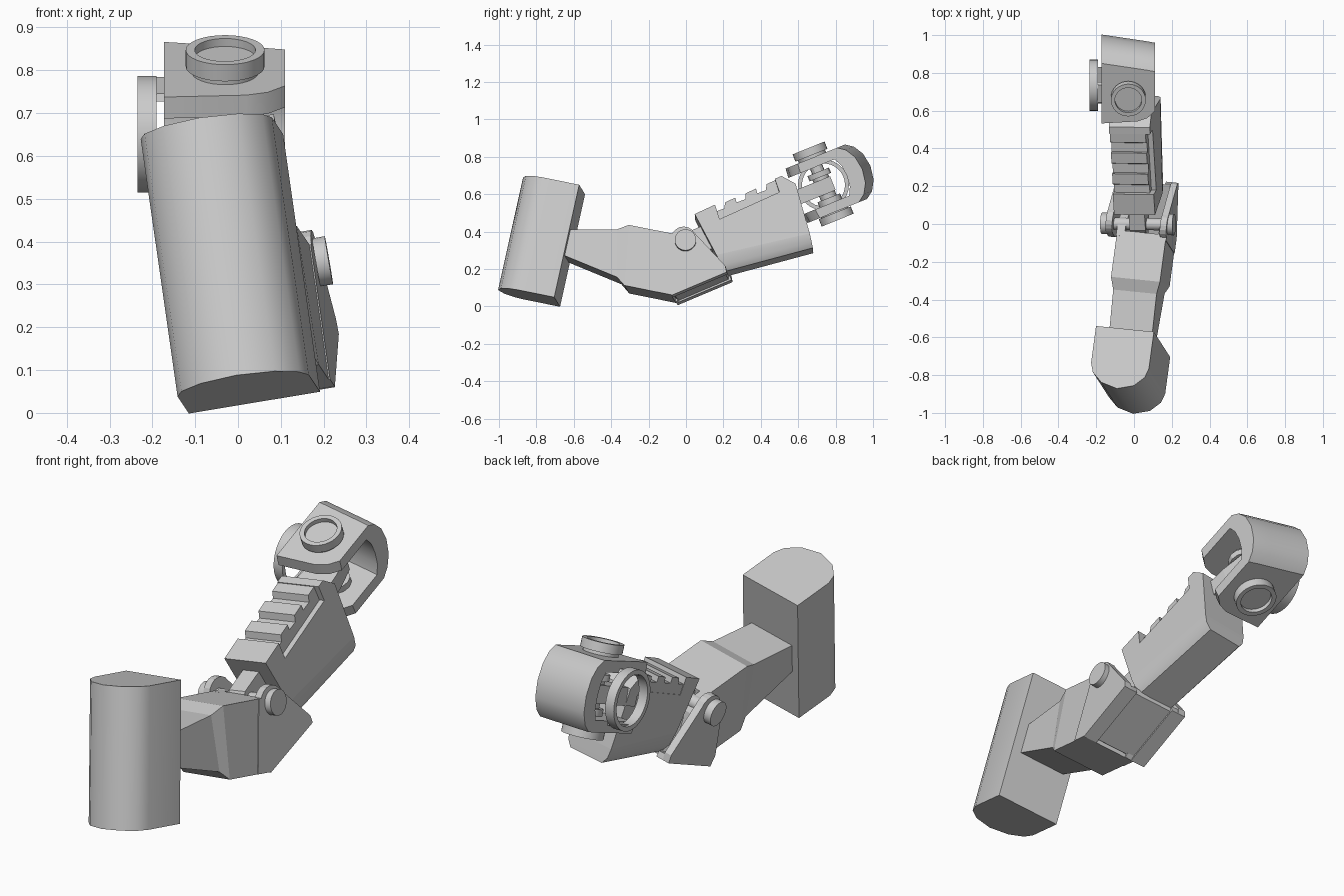
import bpy, bmesh
from math import sin, cos, pi, radians
from mathutils import Vector, Matrix

if "Cube" in bpy.data.objects:
    bpy.data.objects.remove(bpy.data.objects["Cube"])


def frame(origin, x, y):
    """Local frame from an origin, sideways axis and lengthwise axis."""
    x = Vector(x).normalized()
    y = Vector(y)
    y = (y - x * y.dot(x)).normalized()
    z = x.cross(y)
    m = Matrix((x, y, z)).transposed().to_4x4()
    m.translation = Vector(origin)
    return m


def finish(name, bm, mat, smooth=0):
    bmesh.ops.recalc_face_normals(bm, faces=bm.faces)
    me = bpy.data.meshes.new(name)
    bm.to_mesh(me)
    bm.free()
    ob = bpy.data.objects.new(name, me)
    ob.matrix_world = mat
    bpy.context.collection.objects.link(ob)
    if smooth:
        bpy.ops.object.select_all(action='DESELECT')
        bpy.context.view_layer.objects.active = ob
        ob.select_set(True)
        bpy.ops.object.shade_smooth_by_angle(angle=radians(smooth))
    return ob


def loft(name, mat, sections, smooth=0):
    """Skin equal-length closed sections and cap both ends."""
    bm = bmesh.new()
    rows = [[bm.verts.new(p) for p in s] for s in sections]
    n = len(rows[0])
    for a, b in zip(rows, rows[1:]):
        for i in range(n):
            j = (i + 1) % n
            bm.faces.new((a[i], a[j], b[j], b[i]))
    bm.faces.new(rows[0])
    bm.faces.new(rows[-1])
    return finish(name, bm, mat, smooth)


def prism(name, mat, profile, u0, u1, smooth=0):
    """Extrude a side profile (length, height) across the width."""
    return loft(name, mat, [[(u, v, w) for v, w in profile] for u in (u0, u1)], smooth)


def lathe(name, mat, profile, axis='Z', loop=False, n=32):
    """Spin (radius, height) points; open profiles get end caps."""
    bm = bmesh.new()
    put = (lambda c, s, h: (c, s, h)) if axis == 'Z' else (lambda c, s, h: (h, c, s))
    rows = [[bm.verts.new(put(r * cos(2 * pi * k / n), r * sin(2 * pi * k / n), h))
             for k in range(n)] for r, h in profile]
    pairs = list(zip(rows, rows[1:])) + ([(rows[-1], rows[0])] if loop else [])
    for a, b in pairs:
        for i in range(n):
            j = (i + 1) % n
            bm.faces.new((a[i], a[j], b[j], b[i]))
    if not loop:
        bm.faces.new(rows[0])
        bm.faces.new(rows[-1])
    return finish(name, bm, mat, 30)


# Frames: lower segment, upper segment, end fork
KNEE = (0.03, 0.0, 0.325)
A = frame(KNEE, (0.983, -0.10, 0.163), (0.132, 0.973, -0.197))
B = frame(KNEE, (0.985, -0.016, 0.17), (-0.03, 0.965, 0.263))
C = frame((-0.03, 0.735, 0.65), (1, 0, 0), (0, 0.927, 0.375))
MID = 0.022   # centre of the lower segment across its width

# End block with a rounded front
plan = [(0.156, 0), (0.156, -0.20), (0.140, -0.25), (0.088, -0.30), (0.0, -0.325)]
plan += [(-u, v) for u, v in plan[-2::-1]]
loft("end_block", A, [[(0.028 + u, -0.609 + v, w) for u, v in plan]
                      for w in (-0.440, 0.182)], 35)

# Lower segment: tapered neck stepping up to a box
stations = [(0.115, -0.62, -0.06, -0.20), (0.117, -0.365, -0.008, -0.26),
            (0.132, -0.305, 0.027, -0.298), (0.132, -0.05, 0.028, -0.298)]
low_v = [-0.62, -0.308, -0.258, 0.0]
loft("lower_segment", A, [[(MID - h, v, t), (MID + h, v, t), (MID + h, lv, b), (MID - h, lv, b)]
                          for (h, v, t, b), lv in zip(stations, low_v)])

# Rounded end of the box
cheek = [(-0.08, 0.028), (-0.01, 0.028), (0.045, -0.02), (0.075, -0.09), (0.072, -0.17),
         (0.045, -0.245), (0.003, -0.298), (-0.08, -0.298)]
for side, s in (("left", -1), ("right", 1)):
    prism(side + "_box_end", A, cheek, MID + s * 0.09, MID + s * 0.135)

# Knee lugs, set wide on both sides of the box
lug = [(0.068 * cos(radians(a)), 0.01 + 0.068 * sin(radians(a))) for a in range(40, 181, 20)]
lug += [(-0.068, -0.08), (-0.03, -0.26), (0.003, -0.300), (0.266, -0.118), (0.25, -0.085)]
prism("left_knee_lug", A, lug, -0.170, -0.135)
prism("right_knee_lug", A, lug, 0.122, 0.157)

# Sloped web joining the lugs, with a shallow recess between two rails
prism("knee_web", A, [(-0.01, -0.275), (0.01, -0.285), (0.25, -0.118), (0.245, -0.09),
                      (-0.01, -0.25)], -0.15, 0.14)
for name, a, b in (("left_web_rail", -0.15, -0.10), ("right_web_rail", 0.09, 0.14)):
    prism(name, A, [(0.003, -0.300), (0.266, -0.118), (0.25, -0.095), (0.0, -0.27)], a, b)

# Knee pin with end discs
lathe("knee_pin", B, [(0.057, -0.203), (0.057, -0.168), (0.032, -0.168),
                      (0.032, 0.155), (0.057, 0.155), (0.057, 0.185)], 'X')

# Hinge tongue of the upper segment
prism("hinge_tongue", B, [(-0.055, -0.03), (-0.055, 0.02), (-0.02, 0.055), (0.15, 0.08),
                          (0.15, -0.06), (-0.02, -0.06)], -0.045, 0.04)

# Upper segment: upper body with a notched top, and a chamfered keel
body = [(0.140, -0.11), (0.087, 0.135), (0.205, 0.155), (0.208, 0.073), (0.555, 0.129),
        (0.550, 0.205), (0.589, 0.21), (0.650, 0.15), (0.652, -0.13)]
prism("upper_body", B, body, -0.112, 0.108)
loft("upper_keel", B, [[(-0.112, 0.140, -0.11), (0.108, 0.140, -0.11),
                        (0.108, 0.652, -0.13), (-0.112, 0.652, -0.13)],
                       [(-0.106, 0.155, -0.17), (0.102, 0.155, -0.17),
                        (0.102, 0.650, -0.175), (-0.106, 0.650, -0.175)],
                       [(-0.085, 0.170, -0.204), (0.080, 0.170, -0.204),
                        (0.080, 0.648, -0.206), (-0.085, 0.648, -0.206)]], 40)

# Toothed strip set into the notch
teeth = [(0.20, 0.06)]
for v in (0.20, 0.32, 0.44):
    t = 0.135 + (v - 0.087) * 0.15
    teeth += [(v, t - 0.03), (v + 0.05, t - 0.025), (v + 0.06, t + 0.005), (v + 0.12, t + 0.015)]
teeth += [(0.56, 0.12)]
prism("toothed_strip", B, teeth, -0.11, 0.082)

# Fork at the end: U-shaped side profile, cut back towards the right
OUT = [(-0.155, 0.157), (0.185, 0.157), (0.225, 0.128), (0.256, 0.075), (0.268, 0.0)]
INN = [(-0.16, 0.105), (0.15, 0.105), (0.172, 0.06), (0.178, 0.0)]
outer = OUT + [(v, -w) for v, w in OUT[-2::-1]]
inner = INN + [(v, -w) for v, w in INN[-2::-1]]
sections = []
for u, front, back in ((-0.143, 0, 0.003), (0.05, 0.012, -0.028),
                       (0.10, 0.03, -0.036), (0.14, 0.07, -0.044)):
    sections.append([(u, v + (front if v < 0 else back), w) for v, w in outer + inner[::-1]])
loft("fork", C, sections, 35)

# Recessed bosses above and below the fork, each on a short neck
for name, s, top in (("top_boss", 1, 0.213), ("bottom_boss", -1, 0.203)):
    lathe(name, C, [(0.078, s * 0.13), (0.078, s * (top - 0.042)), (0.092, s * (top - 0.042)),
                    (0.092, s * top), (0.071, s * top), (0.071, s * (top - 0.02))])

# Axle with collars, and the tongue that carries it
lathe("fork_axle", C, [(0.065, -0.11), (0.065, -0.075), (0.045, -0.075), (0.045, 0.045),
                       (0.062, 0.045), (0.062, 0.075), (0.035, 0.075), (0.035, 0.11)], n=12)
loft("axle_tongue", C, [[(u * k, v, w) for u, w in ((-1, -0.05), (1, -0.05), (1, 0.03), (-1, 0.03))]
                        for k, v in ((0.09, -0.22), (0.075, -0.06), (0.05, 0.05))])

# Large open ring on the left, with short struts to the fork
R = Matrix.Translation((0, 0.735, 0.65))
lathe("side_ring", R, [(0.136, -0.235), (0.136, -0.19), (0.115, -0.19), (0.115, -0.235)],
      'X', loop=True)
for name, s in (("upper_strut", 1), ("lower_strut", -1)):
    prism(name, C, [(-0.06, s * 0.107), (0.06, s * 0.107), (0.05, s * 0.124), (-0.05, s * 0.124)],
          -0.19, -0.13)
